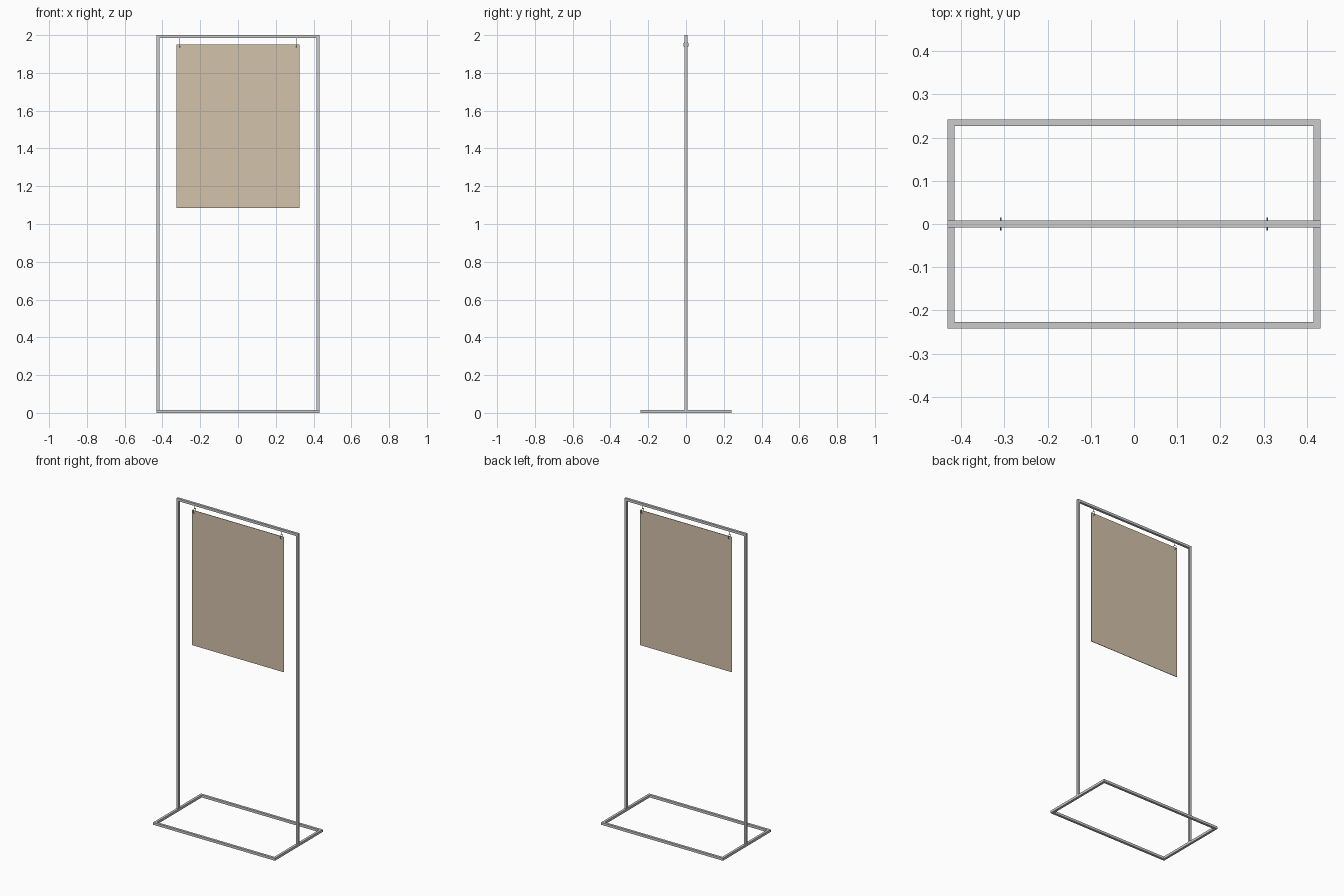
import bpy
import math

if "Cube" in bpy.data.objects:
    bpy.data.objects.remove(bpy.data.objects["Cube"])

T = 0.0155            # square tube size
HX, HY, HZ = 0.431, 0.242, 2.0   # half width, half depth, full height


def box(name, lo, hi):
    bpy.ops.mesh.primitive_cube_add(size=1, location=[(a + b) / 2 for a, b in zip(lo, hi)])
    ob = bpy.context.object
    ob.name = name
    ob.scale = [b - a for a, b in zip(lo, hi)]
    bpy.ops.object.transform_apply(location=False, rotation=False, scale=True)
    return ob


h = T / 2
for s, side in ((-1, "left"), (1, "right")):
    # base side rail and upright post
    x0, x1 = sorted((s * HX, s * (HX - T)))
    box(f"base_side_rail_{side}", (x0, -HY, 0), (x1, HY, T))
    box(f"post_{side}", (x0, -h, T), (x1, h, HZ - T))

    # hanging ring through the panel's top edge
    x = s * 0.308
    bpy.ops.mesh.primitive_torus_add(major_radius=0.014, minor_radius=0.0015,
                                     major_segments=32, minor_segments=8,
                                     location=(x, 0, 1.949),
                                     rotation=(0, math.pi / 2, 0))
    bpy.context.object.name = f"hanging_ring_{side}"
    bpy.ops.object.shade_smooth_by_angle()

    # wire from ring to top bar
    z0, z1 = 1.962, HZ - T
    bpy.ops.mesh.primitive_cylinder_add(vertices=12, radius=0.0015, depth=z1 - z0,
                                        location=(x, 0, (z0 + z1) / 2))
    bpy.context.object.name = f"hanging_wire_{side}"
    bpy.ops.object.shade_smooth_by_angle()

# front and back base rails
for s, side in ((-1, "front"), (1, "back")):
    y0, y1 = sorted((s * HY, s * (HY - T)))
    box(f"base_rail_{side}", (-HX + T, y0, 0), (HX - T, y1, T))

# top bar
box("top_bar", (-HX, -h, HZ - T), (HX, h, HZ))

# hanging sign panel
panel = box("sign_panel", (-0.325, -0.0015, 1.086), (0.325, 0.0015, 1.951))
mat = bpy.data.materials.new("tan_board")
mat.diffuse_color = (0.65, 0.54, 0.40, 1)
mat.use_nodes = True
mat.node_tree.nodes["Principled BSDF"].inputs["Base Color"].default_value = mat.diffuse_color
panel.data.materials.append(mat)
